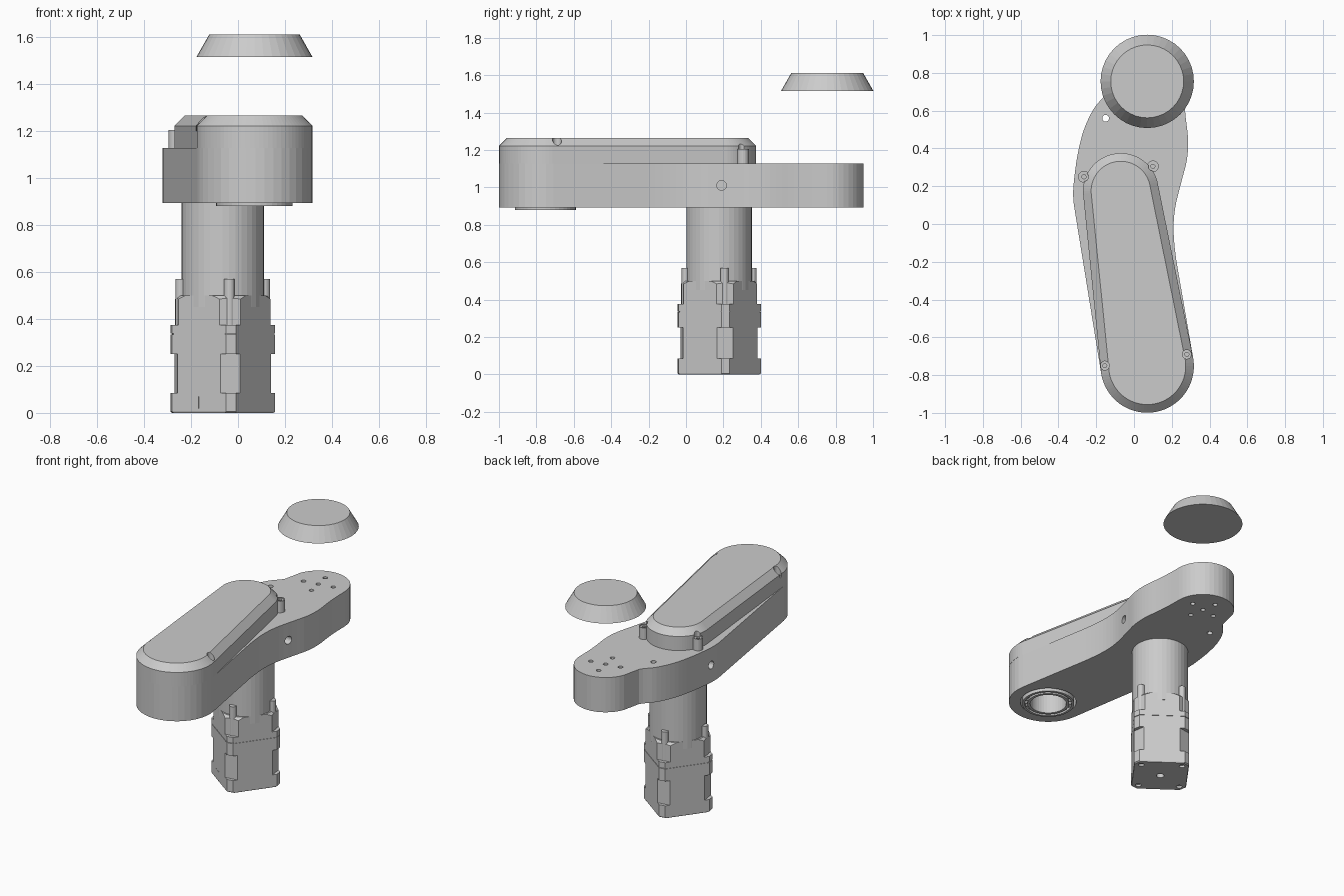
import bpy, bmesh
from math import cos, sin, radians, pi
from mathutils import Vector

if "Cube" in bpy.data.objects:
    bpy.data.objects.remove(bpy.data.objects["Cube"])

SEG = 40
FRONT, BACK, TIP = (0.07, -0.752), (-0.07, 0.175), (0.07, 0.755)
SHAFT = (-0.065, 0.177)
TURN = radians(-36)


def make(name, bm):
    bmesh.ops.recalc_face_normals(bm, faces=bm.faces)
    me = bpy.data.meshes.new(name)
    bm.to_mesh(me)
    bm.free()
    ob = bpy.data.objects.new(name, me)
    bpy.context.collection.objects.link(ob)
    return ob


def loft(name, sections, closed=False):
    """Skin a stack of (outline, z) sections; closed joins last to first."""
    bm = bmesh.new()
    rings = [[bm.verts.new((x, y, z)) for x, y in pts] for pts, z in sections]
    n = len(rings[0])
    pairs = list(zip(rings, rings[1:]))
    if closed:
        pairs.append((rings[-1], rings[0]))
    else:
        bm.faces.new(rings[0][::-1])
        bm.faces.new(rings[-1])
    for a, b in pairs:
        for i in range(n):
            j = (i + 1) % n
            bm.faces.new((a[i], a[j], b[j], b[i]))
    return make(name, bm)


def arc(c, r, a0, a1, n):
    return [(c[0] + r * cos(radians(a0 + (a1 - a0) * i / n)),
             c[1] + r * sin(radians(a0 + (a1 - a0) * i / n))) for i in range(n + 1)]


def circle(c, r, n=SEG):
    return arc(c, r, 0, 360, n)[:-1]


def turned(name, c, profile, n=SEG, closed=False):
    return loft(name, [(circle(c, r, n), z) for r, z in profile], closed)


def hull(shrink, n=80):
    """Outline of a belt wrapped round the front and back pulleys."""
    pts = []
    for i in range(n):
        d = (cos(2 * pi * i / n), sin(2 * pi * i / n))
        c, r = max(((FRONT, 0.247), (BACK, 0.2)),
                   key=lambda k: k[0][0] * d[0] + k[0][1] * d[1] + k[1])
        pts.append((c[0] + (r - shrink) * d[0], c[1] + (r - shrink) * d[1]))
    return pts


def place(u, v):
    """Motor-frame point to world x, y."""
    return (SHAFT[0] + u * cos(TURN) - v * sin(TURN), SHAFT[1] + u * sin(TURN) + v * cos(TURN))


def octagon(c, h=0.1725):
    k = h - c
    return [place(u, v) for u, v in ((h, -k), (h, k), (k, h), (-k, h),
                                     (-h, k), (-h, -k), (-k, -h), (k, -h))]


def smooth_curve(p, steps=4):
    """Catmull-Rom points through p, leaving out the two end points."""
    out = []
    for i in range(1, len(p) - 2):
        a, b, c, d = (Vector(q) for q in p[i - 1:i + 3])
        for s in range(steps):
            t = s / steps
            out.append(tuple(0.5 * (2 * b + (c - a) * t + (2 * a - 5 * b + 4 * c - d) * t * t
                                    + (3 * b - a - 3 * c + d) * t ** 3)))
    return out


def boolean(ob, tool, op='DIFFERENCE'):
    m = ob.modifiers.new("cut", 'BOOLEAN')
    m.object, m.operation, m.solver = tool, op, 'EXACT'
    bpy.context.view_layer.objects.active = ob
    bpy.ops.object.modifier_apply(modifier=m.name)
    bpy.data.objects.remove(tool)


def drill(ob, c, r, z0, z1, n=16):
    boolean(ob, turned("drill", c, [(r, z0), (r, z1)], n))


# arm plate: round front, waisted right side, round tip, bulging left side
outline = arc(FRONT, 0.247, 190, 370, 20)
outline += smooth_curve([(0.25, -0.35), (0.225, -0.2), (0.21, -0.05), (0.217, 0.08), (0.25, 0.22),
                         (0.28, 0.34), (0.286, 0.45), (0.272, 0.58), (0.265, 0.70), (0.263, 0.78)])
outline += arc(TIP, 0.195, 0, 160, 18)
outline += smooth_curve([(-0.113, 0.80), (-0.14, 0.70), (-0.21, 0.615), (-0.265, 0.5),
                         (-0.296, 0.38), (-0.313, 0.27), (-0.322, 0.17), (-0.316, 0.08), (-0.30, -0.02)])
plate = loft("arm_plate", [(outline, 0.893), (outline, 1.127)])

# tip mounting holes, side hole and bearing pocket
drill(plate, TIP, 0.015, 0.8, 1.2)
for k in range(4):
    a = radians(10 + 90 * k)
    drill(plate, (TIP[0] + 0.1 * cos(a), TIP[1] + 0.1 * sin(a)), 0.015, 0.8, 1.2)
drill(plate, (-0.15, 0.56), 0.018, 0.8, 1.2)
for x in (-0.32, 0.25):
    bm = bmesh.new()
    bmesh.ops.create_cone(bm, cap_ends=True, segments=20, radius1=0.026, radius2=0.026, depth=0.2)
    side = make("side_drill", bm)
    side.rotation_euler = (0, pi / 2, 0)
    side.location = (x, 0.19, 1.01)
    bpy.context.view_layer.update()
    boolean(plate, side)
drill(plate, FRONT, 0.175, 0.8, 1.10, SEG)

# belt cover with bevelled top, screw bosses and screw pockets
cover = loft("belt_cover", [(hull(0), 1.127), (hull(0), 1.222), (hull(0.043), 1.265)])
screws = [(-0.265, 0.25), (0.10, 0.305), (-0.155, -0.75), (0.28, -0.69)]
for p in screws[:2]:
    boolean(cover, turned("boss", p, [(0.031, 1.127), (0.031, 1.205)], 20), 'UNION')
for p in screws:
    drill(cover, p, 0.024, 1.2, 1.3, 20)
    drill(cover, p, 0.011, 1.15, 1.3, 12)

# bearing under the front end: two races and a ring of balls
turned("bearing_outer_race", FRONT, [(0.163, 0.88), (0.163, 1.09), (0.147, 1.09), (0.147, 0.88)], closed=True)
turned("bearing_inner_race", FRONT, [(0.131, 0.88), (0.131, 1.09), (0.113, 1.09), (0.113, 0.88)], closed=True)
bm = bmesh.new()
for k in range(24):
    a = 2 * pi * k / 24
    r = bmesh.ops.create_uvsphere(bm, u_segments=10, v_segments=6, radius=0.012)
    bmesh.ops.translate(bm, verts=r["verts"], vec=(FRONT[0] + 0.139 * cos(a), FRONT[1] + 0.139 * sin(a), 0.9))
make("bearing_balls", bm)

# floating round cap above the tip
turned("end_cap", TIP, [(0.247, 1.515), (0.193, 1.61)])

# gearbox barrel
turned("gearbox_barrel", SHAFT, [(0.175, 0.45), (0.175, 0.893)])

# gearbox flange: square with cut corners, turned bevel on top
flange = loft("gearbox_flange", [(octagon(0.064), 0.375), (octagon(0.064), 0.5)])
boolean(flange, turned("bevel_tool", SHAFT, [(0.3, 0.3), (0.3, 0.40), (0.18, 0.505)], 48), 'INTERSECT')
loft("motor_front_plate", [(octagon(0.03), 0.337), (octagon(0.03), 0.375)])

# motor body with recessed middle corners
motor = loft("motor_body", [(octagon(0.034, 0.169), 0), (octagon(0.03), 0.006), (octagon(0.03), 0.085),
                            (octagon(0.06), 0.085), (octagon(0.06), 0.25),
                            (octagon(0.03), 0.25), (octagon(0.03), 0.333)])
loft("motor_seam", [(octagon(0.034, 0.1695), 0.333), (octagon(0.034, 0.1695), 0.337)])
drill(motor, SHAFT, 0.024, -0.1, 0.04, 20)

# corner bolts on top, screw recesses below
for u in (-0.128, 0.128):
    for v in (-0.128, 0.128):
        turned("corner_bolt", place(u, v), [(0.022, 0.375), (0.022, 0.57)], 16)
        drill(motor, place(u, v), 0.018, -0.1, 0.015, 16)

# blank label on the motor front
tag = [place(u, v) for u, v in ((-0.06, -0.174), (0.0, -0.174), (0.0, -0.17), (-0.06, -0.17))]
loft("motor_label", [(tag, 0.018), (tag, 0.07)])
